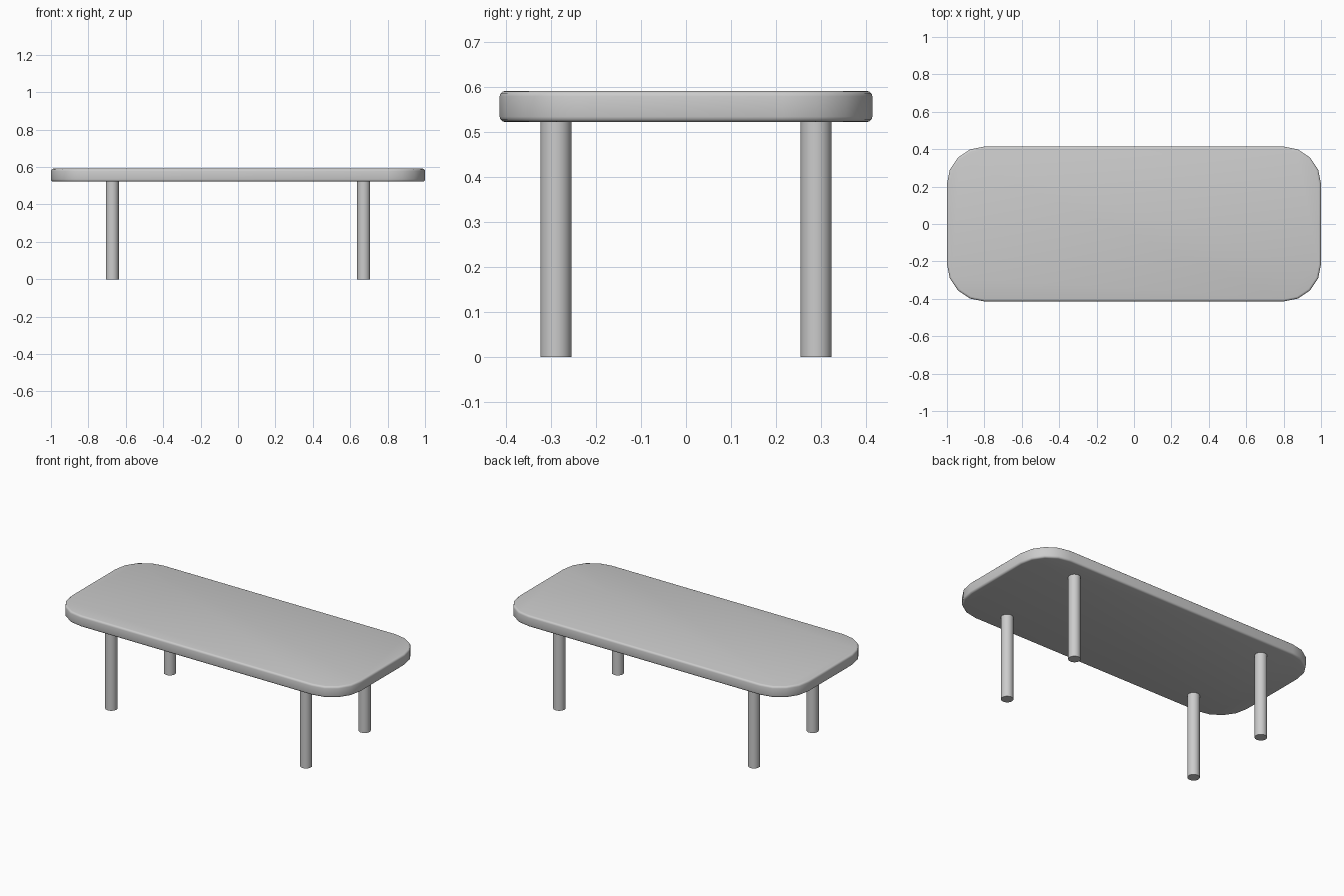
import bpy, bmesh, math

if "Cube" in bpy.data.objects:
    bpy.data.objects.remove(bpy.data.objects["Cube"])

def finish(name, bm, angle=40):
    bmesh.ops.recalc_face_normals(bm, faces=bm.faces)
    me = bpy.data.meshes.new(name)
    bm.to_mesh(me)
    bm.free()
    ob = bpy.data.objects.new(name, me)
    bpy.context.collection.objects.link(ob)
    bpy.ops.object.select_all(action='DESELECT')
    ob.select_set(True)
    bpy.context.view_layer.objects.active = ob
    bpy.ops.object.shade_smooth_by_angle(angle=math.radians(angle))
    return ob

# Tabletop: rounded rectangle outline, extruded, with softened rims
HX, HY, R, Z0, Z1 = 1.0, 0.414, 0.2, 0.522, 0.591
bm = bmesh.new()
outline = []
for q, (sx, sy) in enumerate([(1, 1), (-1, 1), (-1, -1), (1, -1)]):
    for i in range(5):
        a = math.radians(90 * q + 22.5 * i)
        outline.append(bm.verts.new((sx * (HX - R) + R * math.cos(a),
                                     sy * (HY - R) + R * math.sin(a), Z0)))
base = bm.faces.new(outline)
top = bmesh.ops.extrude_face_region(bm, geom=[base], use_keep_orig=True)
bmesh.ops.translate(bm, vec=(0, 0, Z1 - Z0),
                    verts=[g for g in top["geom"] if isinstance(g, bmesh.types.BMVert)])
rims = [e for e in bm.edges if abs(e.verts[0].co.z - e.verts[1].co.z) < 1e-5]
bmesh.ops.bevel(bm, geom=rims, offset=0.012, segments=3, profile=0.5, affect='EDGES')
finish("tabletop", bm)

# Four round legs
for yname, sy in (("front", -1), ("back", 1)):
    for xname, sx in (("left", -1), ("right", 1)):
        bm = bmesh.new()
        bmesh.ops.create_cone(bm, cap_ends=True, segments=32,
                              radius1=0.0345, radius2=0.0345, depth=Z0)
        bmesh.ops.translate(bm, verts=bm.verts, vec=(sx * 0.672, sy * 0.289, Z0 / 2))
        finish(f"{yname}_{xname}_leg", bm)
